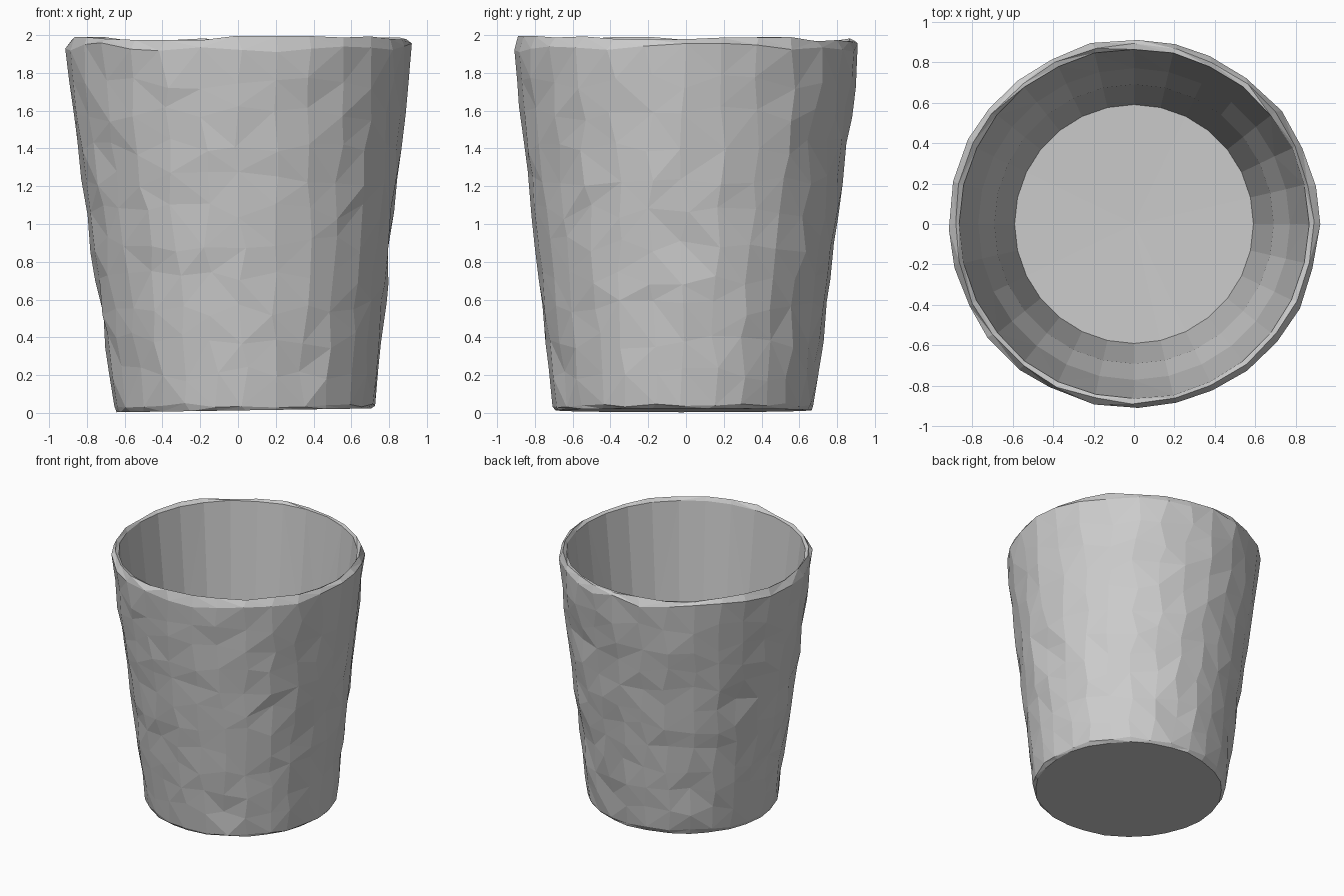
import bpy, bmesh, math, random

if "Cube" in bpy.data.objects:
    bpy.data.objects.remove(bpy.data.objects["Cube"])

random.seed(7)
SIDES = 28
bm = bmesh.new()


def ring(r, z, jr=0.0, jz=0.0, ja=0.0, cx=0.0, cy=0.0, tilt=0.0):
    """One loop of vertices, with optional hand-made irregularity."""
    verts = []
    for i in range(SIDES):
        a = 2 * math.pi * i / SIDES + random.uniform(-ja, ja)
        rr = r + random.uniform(-jr, jr)
        x, y = cx + rr * math.cos(a), cy + rr * math.sin(a)
        zz = z + random.uniform(-jz, jz) + tilt * x
        verts.append(bm.verts.new((x, y, min(2.0, max(0.0, zz)))))
    return verts


def bridge(lower, upper):
    for i in range(SIDES):
        j = (i + 1) % SIDES
        bm.faces.new((lower[i], lower[j], upper[j], upper[i]))


rings = []

# Flat base, slightly off centre and tilted
rings.append(ring(0.675, 0.013, 0.008, 0, 0.03, 0.035, -0.015, 0.015))
bm.faces.new(list(reversed(rings[0])))
rings.append(ring(0.694, 0.04, 0.006, 0.012, 0.03, 0.035, -0.015))

# Rough, chipped outer wall
LEVELS = 11
for k in range(1, LEVELS):
    t = k / LEVELS
    rings.append(ring(0.695 + 0.222 * t, 0.04 + 1.88 * t, 0.007, 0.045, 0.035,
                      0.035 * (1 - t), -0.015 * (1 - t)))

# Worn rim
rings.append(ring(0.914, 1.935, 0.007, 0.025, 0.03))
rings.append(ring(0.886, 1.982, 0.007, 0.016, 0.02))

# Inner wall, stepping in part way down to the floor
for r, z, j in [(0.865, 1.965, 0.003), (0.77, 1.13, 0.0),
                (0.69, 0.85, 0.0), (0.59, 0.13, 0.0)]:
    rings.append(ring(r, z, j, j, j))

for a, b in zip(rings, rings[1:]):
    bridge(a, b)

# Inner floor, a very shallow cone
centre = bm.verts.new((0, 0, 0.12))
floor = rings[-1]
for i in range(SIDES):
    bm.faces.new((floor[i], floor[(i + 1) % SIDES], centre))

# Small dents on the right and back sides
for ang, row in [(0.05, 6), (1.1, 9), (0.95, 4), (1.7, 8), (2.3, 3),
                 (2.6, 7), (3.1, 4), (5.2, 2), (1.4, 2)]:
    v = rings[row][round(ang / (2 * math.pi) * SIDES) % SIDES]
    v.co.x *= 0.975
    v.co.y *= 0.975

bmesh.ops.triangulate(bm, faces=[f for f in bm.faces if len(f.verts) == 4])
bmesh.ops.recalc_face_normals(bm, faces=bm.faces)

mesh = bpy.data.meshes.new("cup")
bm.to_mesh(mesh)
bm.free()
cup = bpy.data.objects.new("cup", mesh)
bpy.context.collection.objects.link(cup)
